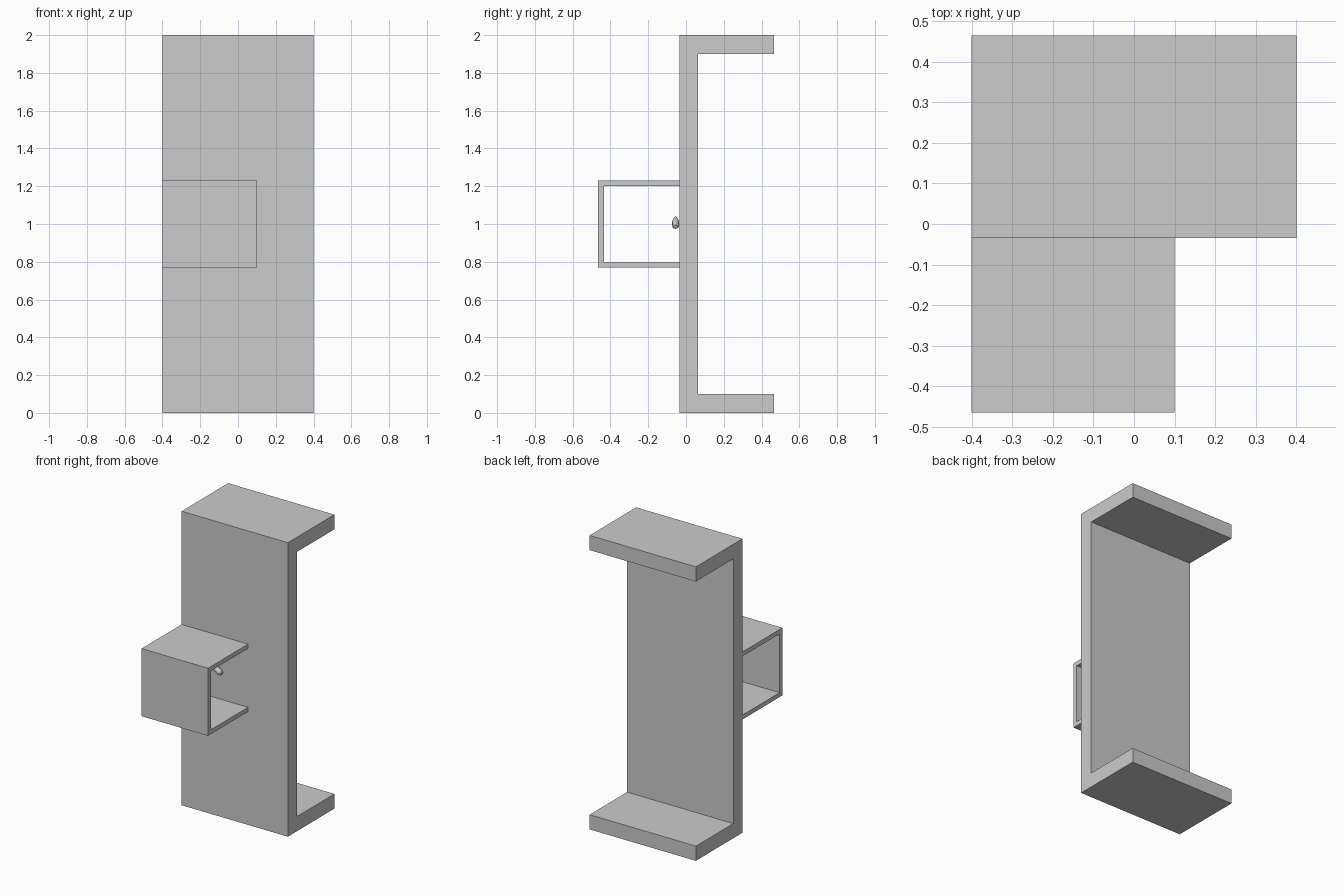
import bpy, bmesh
from mathutils import Vector

if "Cube" in bpy.data.objects:
    bpy.data.objects.remove(bpy.data.objects["Cube"])


def extrude_x(name, profile, x0, x1):
    """Extrude a closed (y, z) profile along x."""
    bm = bmesh.new()
    face = bm.faces.new([bm.verts.new((x0, y, z)) for y, z in profile])
    out = bmesh.ops.extrude_face_region(bm, geom=[face])
    moved = [v for v in out["geom"] if isinstance(v, bmesh.types.BMVert)]
    bmesh.ops.translate(bm, verts=moved, vec=(x1 - x0, 0, 0))
    bmesh.ops.recalc_face_normals(bm, faces=bm.faces)
    mesh = bpy.data.meshes.new(name)
    bm.to_mesh(mesh)
    bm.free()
    obj = bpy.data.objects.new(name, mesh)
    bpy.context.collection.objects.link(obj)
    return obj


def channel(name, y_web, y_end, z0, z1, wall, flange, x0, x1):
    """U-shaped channel: web at y_web, flanges reaching y_end."""
    inner = y_web + wall
    extrude_x(name, [(y_web, z0), (y_end, z0), (y_end, z0 + flange),
                     (inner, z0 + flange), (inner, z1 - flange),
                     (y_end, z1 - flange), (y_end, z1), (y_web, z1)], x0, x1)


# Tall channel, opening to the back
channel("main_channel", -0.035, 0.465, 0, 2, 0.098, 0.1, -0.4, 0.4)

# Small bracket on the front, opening onto the tall web
channel("front_bracket", -0.465, -0.035, 0.77, 1.23, 0.03, 0.03, -0.4, 0.1)

# Small tilted pin inside the bracket: tapered body with a rounded end
start, end = Vector((-0.17, -0.055, 1.035)), Vector((-0.085, -0.055, 0.985))
axis = end - start
rings = [(0.0, 0.006), (0.2, 0.012), (0.45, 0.018), (0.9, 0.018), (1.0, 0.012)]
bm = bmesh.new()
turn = axis.to_track_quat('Z', 'Y').to_matrix().to_4x4()
for (t0, r0), (t1, r1) in zip(rings, rings[1:]):
    turn.translation = start + axis * (t0 + t1) / 2
    bmesh.ops.create_cone(bm, cap_ends=(t0 == 0 or t1 == 1), segments=16,
                          radius1=r0, radius2=r1,
                          depth=axis.length * (t1 - t0), matrix=turn)
bmesh.ops.remove_doubles(bm, verts=bm.verts, dist=0.0005)
mesh = bpy.data.meshes.new("pin")
bm.to_mesh(mesh)
bm.free()
bpy.context.collection.objects.link(bpy.data.objects.new("pin", mesh))
